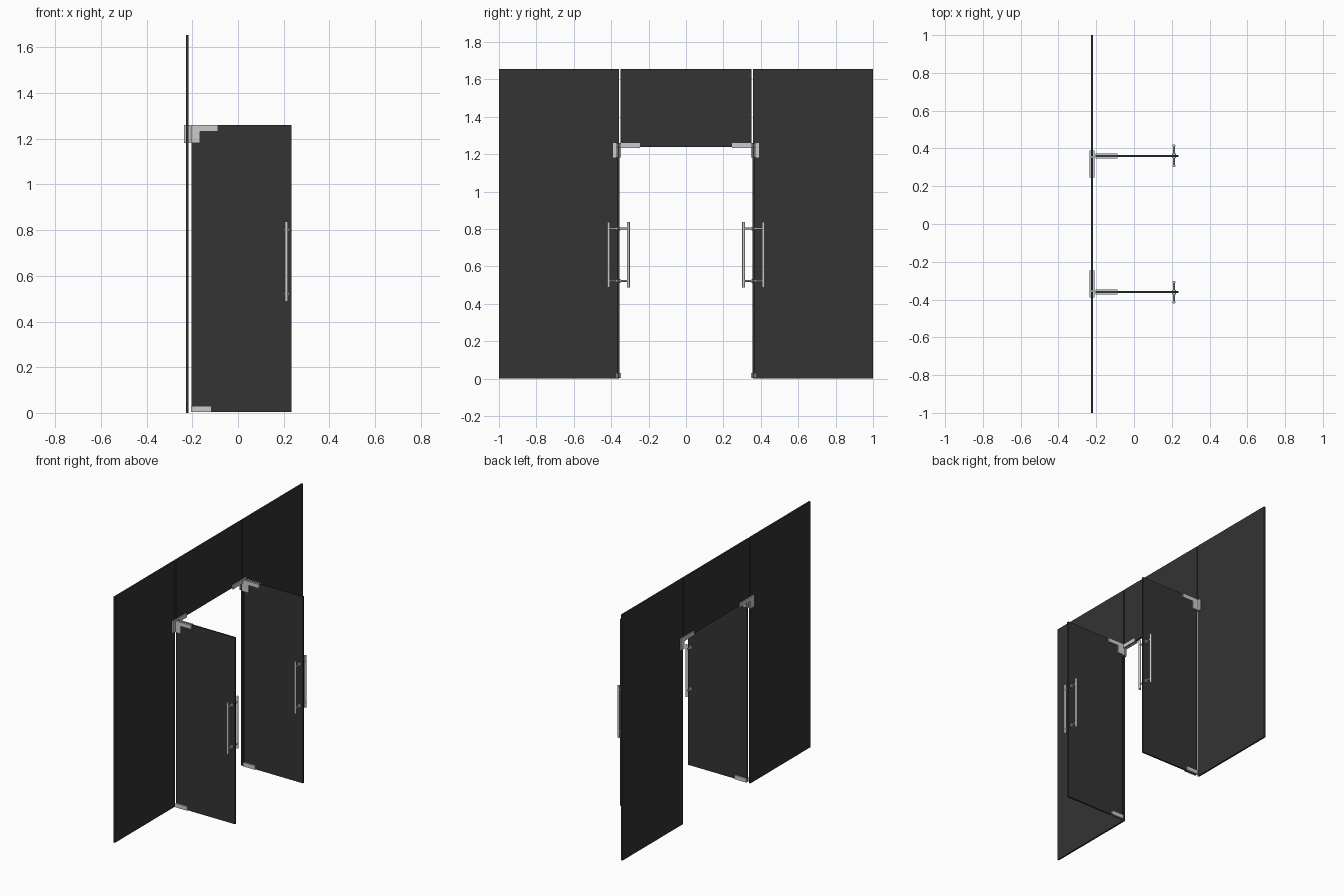
import bpy
import bmesh
from math import radians
from mathutils import Matrix, Vector

cube = bpy.data.objects.get("Cube")
if cube:
    bpy.data.objects.remove(cube, do_unlink=True)


def material(name, value):
    m = bpy.data.materials.new(name)
    m.use_nodes = True
    colour = (value, value, value, 1)
    m.diffuse_color = colour
    m.node_tree.nodes["Principled BSDF"].inputs["Base Color"].default_value = colour
    return m


GLASS = material("dark tinted glass", 0.033)
METAL = material("brushed metal", 0.6)

WALL_X = -0.2225      # plane of the fixed glass
DOOR_Y = 0.361        # plane of each open door
THICK = 0.011         # glass thickness
PLATE = 0.008         # clamp plate thickness
TOP = 1.655
DOOR_TOP = 1.26


def finish(name, bm, mat, smooth=False):
    bmesh.ops.recalc_face_normals(bm, faces=bm.faces)
    mesh = bpy.data.meshes.new(name)
    bm.to_mesh(mesh)
    bm.free()
    mesh.materials.append(mat)
    obj = bpy.data.objects.new(name, mesh)
    bpy.context.collection.objects.link(obj)
    if smooth:
        bpy.ops.object.select_all(action='DESELECT')
        obj.select_set(True)
        bpy.context.view_layer.objects.active = obj
        bpy.ops.object.shade_smooth_by_angle(angle=radians(40))
    return obj


def box(name, lo, hi, mat):
    lo, hi = Vector(lo), Vector(hi)
    bm = bmesh.new()
    size = Matrix.Diagonal([abs(v) for v in hi - lo] + [1])
    bmesh.ops.create_cube(bm, size=1, matrix=Matrix.Translation((lo + hi) / 2) @ size)
    return finish(name, bm, mat)


def clamp(name, outline, place):
    """Pair of flat plates gripping both faces of a glass sheet."""
    bm = bmesh.new()
    for start in (-THICK / 2 - PLATE, THICK / 2):
        face = bm.faces.new([bm.verts.new(place(u, z, start)) for u, z in outline])
        shift = Vector(place(0, 0, PLATE)) - Vector(place(0, 0, 0))
        new = bmesh.ops.extrude_face_region(bm, geom=[face])["geom"]
        bmesh.ops.translate(bm, vec=shift,
                            verts=[v for v in new if isinstance(v, bmesh.types.BMVert)])
    return finish(name, bm, METAL)


def rod(bm, a, b, radius):
    a, b = Vector(a), Vector(b)
    turn = (b - a).to_track_quat('Z', 'Y').to_matrix().to_4x4()
    bmesh.ops.create_cone(bm, cap_ends=True, segments=16, radius1=radius, radius2=radius,
                          depth=(b - a).length, matrix=Matrix.Translation((a + b) / 2) @ turn)


def l_shape(start, corner, end):
    """Corner patch outline: a leg down at the start, an arm along the top."""
    return [(start, 1.182), (corner, 1.182), (corner, 1.233),
            (end, 1.233), (end, DOOR_TOP), (start, DOOR_TOP)]


# Fixed glass above the doorway
half = THICK / 2
box("transom_glass", (WALL_X - half, -0.351, 1.24), (WALL_X + half, 0.351, TOP), GLASS)

for side, s in (("left", 1), ("right", -1)):
    y = s * DOOR_Y

    # Side panel and open door leaf
    box(side + "_side_panel", (WALL_X - half, s * 0.358, 0), (WALL_X + half, s, TOP), GLASS)
    box(side + "_door_glass", (-0.204, y - half, 0.004), (0.235, y + half, DOOR_TOP), GLASS)

    # Metal clamps on the wall corner, door top and door bottom
    clamp(side + "_wall_clamp", l_shape(0.39, 0.352, 0.246),
          lambda u, z, d: (WALL_X + d, s * u, z))
    on_door = lambda u, z, d: (u, y + d, z)
    clamp(side + "_door_top_clamp", l_shape(-0.205, -0.166, -0.087), on_door)
    clamp(side + "_door_bottom_clamp",
          [(-0.205, 0.004), (-0.117, 0.004), (-0.117, 0.031), (-0.205, 0.031)], on_door)

    # Pull handle with a bar on each face of the door
    bm = bmesh.new()
    x = 0.212
    for offset in (-0.053, 0.053):
        rod(bm, (x, y + offset, 0.488), (x, y + offset, 0.838), 0.0075)
    for z in (0.522, 0.802):
        rod(bm, (x, y - 0.053, z), (x, y + 0.053, z), 0.005)
        rod(bm, (x, y - 0.011, z), (x, y + 0.011, z), 0.010)
    finish(side + "_door_handle", bm, METAL, smooth=True)
